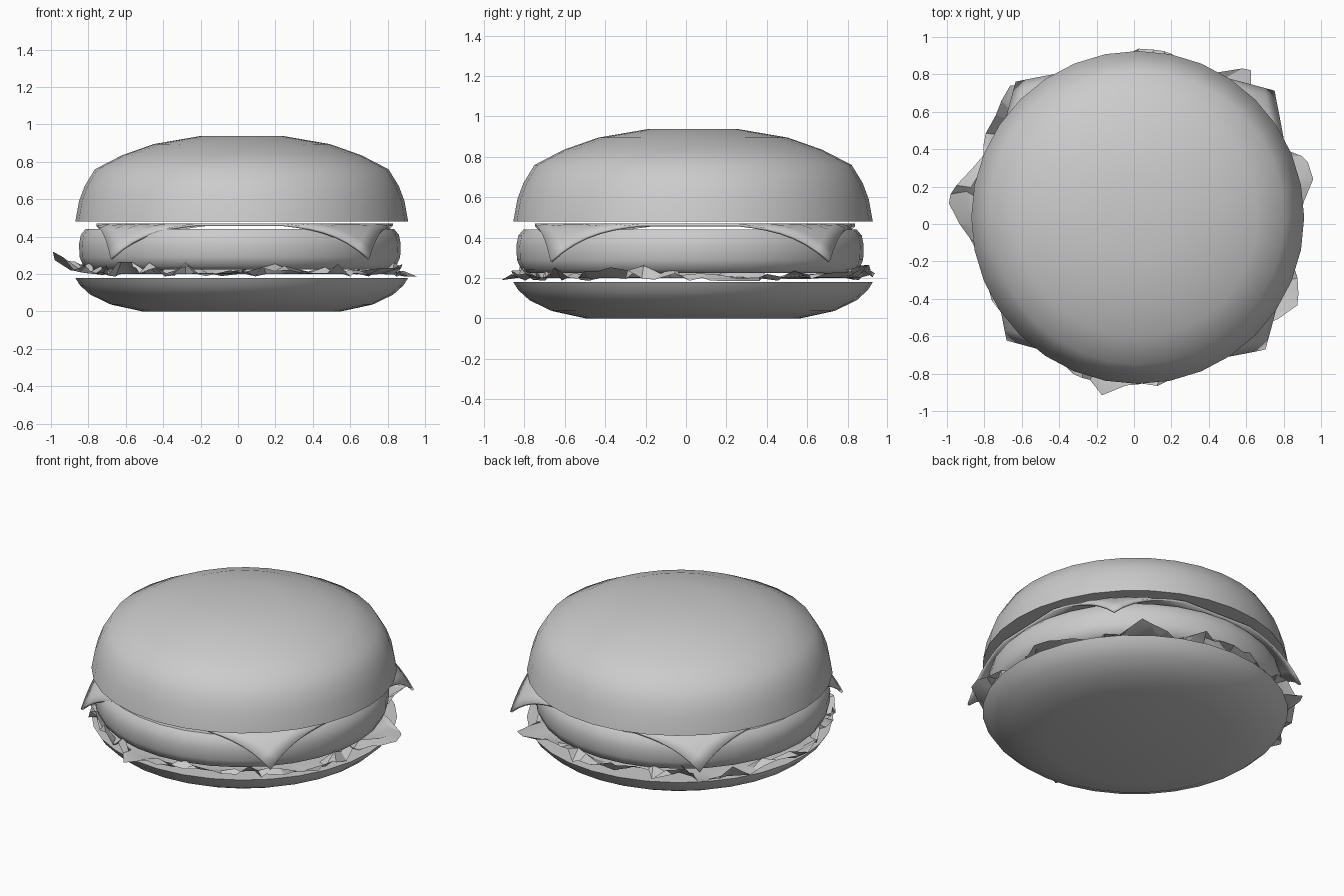
import bpy, bmesh, random
from math import sin, cos, pi, radians, exp, hypot

cube = bpy.data.objects.get("Cube")
if cube:
    bpy.data.objects.remove(cube, do_unlink=True)
random.seed(7)

GREY = (0.6, 0.6, 0.6, 1)
mat = bpy.data.materials.new("plain_grey")
mat.use_nodes = True
mat.diffuse_color = GREY
mat.node_tree.nodes["Principled BSDF"].inputs["Base Color"].default_value = GREY


def finish(name, bm, centre, smooth_angle):
    bmesh.ops.recalc_face_normals(bm, faces=bm.faces)
    mesh = bpy.data.meshes.new(name)
    bm.to_mesh(mesh)
    bm.free()
    mesh.materials.append(mat)
    ob = bpy.data.objects.new(name, mesh)
    ob.location = (*centre, 0)
    bpy.context.collection.objects.link(ob)
    bpy.ops.object.select_all(action='DESELECT')
    ob.select_set(True)
    bpy.context.view_layer.objects.active = ob
    bpy.ops.object.shade_smooth_by_angle(angle=radians(smooth_angle))
    return ob


def bridge(bm, rings):
    for a, b in zip(rings, rings[1:]):
        n = len(a)
        for i in range(n):
            bm.faces.new((a[i], a[(i + 1) % n], b[(i + 1) % n], b[i]))


def lathe(name, profile, centre, segments=32):
    # Closed round part from (radius, height) pairs
    bm = bmesh.new()
    rings = [[bm.verts.new((r * cos(2 * pi * i / segments), r * sin(2 * pi * i / segments), z))
              for i in range(segments)] for r, z in profile]
    bridge(bm, rings)
    bm.faces.new(rings[0])
    bm.faces.new(rings[-1])
    return finish(name, bm, centre, 50)


# Buns and patty
BUN = (0.02, 0.035)
lathe("bottom_bun", [(0.53, 0), (0.7, 0.037), (0.81, 0.09), (0.865, 0.14), (0.89, 0.18)], BUN)
lathe("top_bun", [(0.89, 0.48), (0.87, 0.59), (0.84, 0.67), (0.785, 0.76),
                  (0.64, 0.835), (0.47, 0.895), (0.22, 0.938)], BUN)
lathe("patty", [(0.8, 0.225), (0.835, 0.24), (0.857, 0.29), (0.86, 0.36),
                (0.85, 0.41), (0.825, 0.44)], (0.01, 0.02))

# Cheese slice: square sheet whose corners fold down past the patty rim
bm = bmesh.new()
bmesh.ops.create_grid(bm, x_segments=20, y_segments=20, size=0.785)
for v in bm.verts:
    r = hypot(v.co.x, v.co.y)
    over = max(0, r - 0.82)
    fold = (r - over * 0.45) / r if r else 1
    v.co = (v.co.x * fold, v.co.y * fold, 0.47 - 0.35 * over - 0.85 * over ** 2 - 0.5 * over ** 3)
cheese = finish("cheese_slice", bm, (0.035, 0.045), 60)
cheese.rotation_euler.z = radians(-2)
solid = cheese.modifiers.new("thickness", 'SOLIDIFY')
solid.thickness = 0.014
solid.offset = -1

# Lettuce: thin crumpled leaf with lobes (angle, width, reach, lift)
LOBES = [(16, 8, 0.16, -0.01), (54, 8, 0.17, 0.03), (85, 14, 0.07, 0), (135, 18, 0.12, 0.02),
         (172, 11, 0.14, 0.07), (260, 6, 0.07, 0), (335, 11, 0.1, 0.02)]


def lobe_sum(angle, item):
    total = 0
    for lobe in LOBES:
        d = (angle - lobe[0] + 180) % 360 - 180
        total += lobe[item] * exp(-(d / lobe[1]) ** 2)
    return total


bm = bmesh.new()
SEG = 76
rings = []
for t in (0, 0.4, 0.7, 1):
    ring = []
    for i in range(SEG):
        deg = 360 * i / SEG + random.uniform(-2, 2)
        reach = 0.86 + lobe_sum(deg, 2)
        r = 0.74 + (reach - 0.74) * t
        z = 0.2 + t * t * lobe_sum(deg, 3)
        if t > 0.5:
            r += random.uniform(-0.025, 0.02)
            z += random.choice((-0.012, 0.005, 0.02, 0.055)) * random.uniform(0.6, 1.2)
        a = radians(deg)
        ring.append(bm.verts.new((r * cos(a), r * sin(a), max(z, 0.186))))
    rings.append(ring)
bridge(bm, rings)
bm.faces.new(rings[0])
finish("lettuce_leaf", bm, (0, 0), 25)
